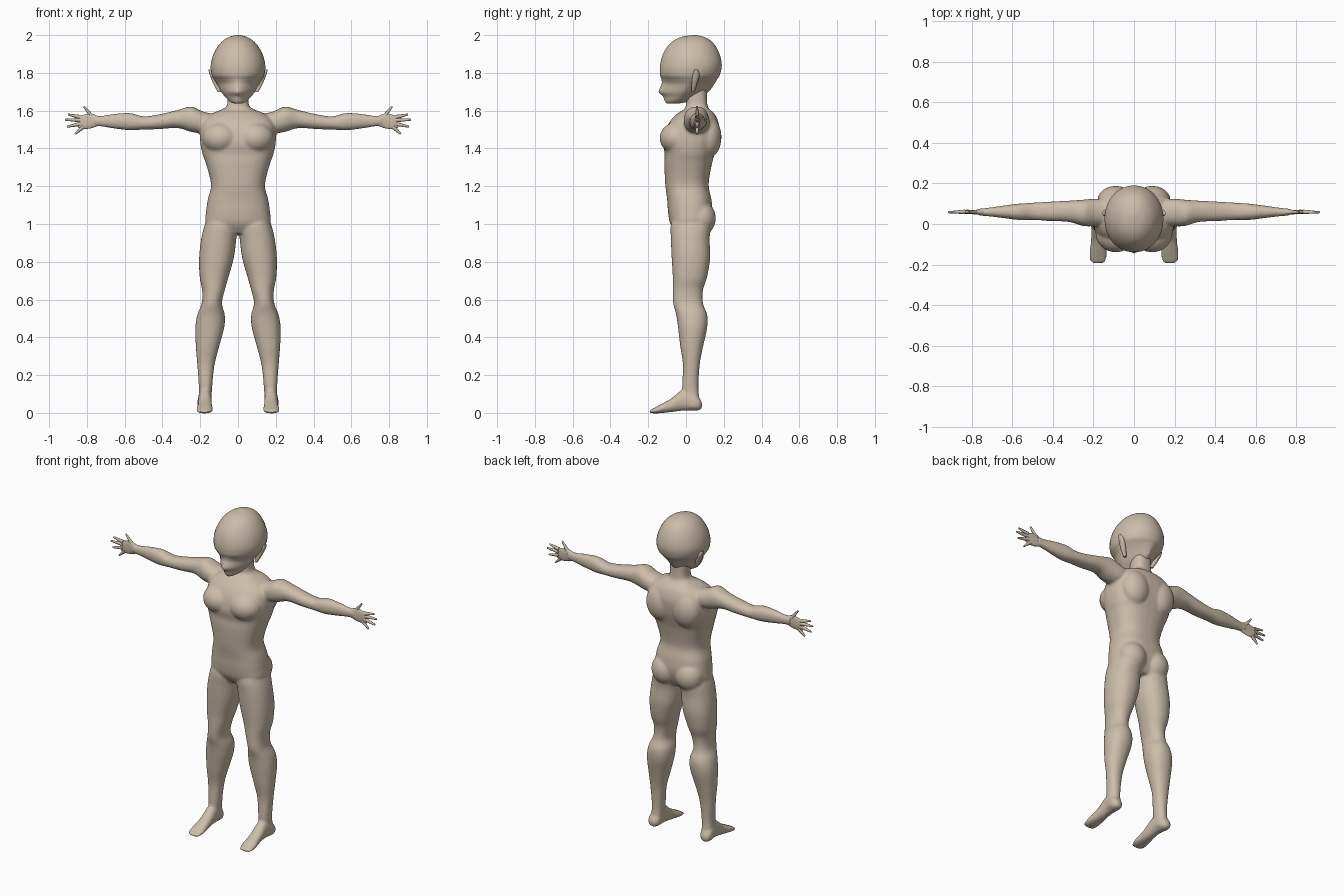
import bpy, bmesh, math
from mathutils import Vector, Matrix

skin = bpy.data.materials.new("warm tan")
skin.diffuse_color = (0.60, 0.51, 0.40, 1)


def catmull(rows, steps):
    """Smoothly interpolate rows of ring parameters."""
    out = []
    for i in range(len(rows) - 1):
        p0, p1, p2, p3 = (rows[min(max(i + k, 0), len(rows) - 1)] for k in (-1, 0, 1, 2))
        for s in range(steps):
            t = s / steps
            out.append([0.5 * (2 * b + (c - a) * t + (2 * a - 5 * b + 4 * c - d) * t * t
                               + (3 * b - a - 3 * c + d) * t ** 3)
                        for a, b, c, d in zip(p0, p1, p2, p3)])
    return out + [list(rows[-1])]


def loft(bm, axis, rows, sx=1, n=2.2, steps=4, seg=32):
    """Rings are (t, u0, u1, v0, v1[, exponent]) along an axis."""
    rings = []
    for r in catmull(rows, steps):
        t, u0, u1, v0, v1 = r[:5]
        e = 2 / (r[5] if len(r) > 5 else n)
        ring = []
        for k in range(seg):
            a = 2 * math.pi * (k + 0.5) / seg
            c, s = math.cos(a), math.sin(a)
            u = (u0 + u1) / 2 + (u1 - u0) / 2 * math.copysign(abs(c) ** e, c)
            v = (v0 + v1) / 2 + (v1 - v0) / 2 * math.copysign(abs(s) ** e, s)
            p = {'z': (u, v, t), 'x': (t, u, v), 'y': (u, t, v)}[axis]
            ring.append(bm.verts.new((p[0] * sx, p[1], p[2])))
        rings.append(ring)
    faces = [bm.faces.new((a[k], a[(k + 1) % seg], b[(k + 1) % seg], b[k]))
             for a, b in zip(rings, rings[1:]) for k in range(seg)]
    faces += [bm.faces.new(rings[0]), bm.faces.new(rings[-1])]
    bmesh.ops.recalc_face_normals(bm, faces=faces)


def ball(bm, c, r, sx=1):
    m = Matrix.Translation((c[0] * sx, c[1], c[2])) @ Matrix.Diagonal((*r, 1))
    bmesh.ops.create_uvsphere(bm, u_segments=24, v_segments=16, radius=1, matrix=m)


def finish(bm, name, voxel=0, smooth=0, angle=60):
    me = bpy.data.meshes.new(name)
    bm.to_mesh(me)
    bm.free()
    ob = bpy.data.objects.new(name, me)
    bpy.context.collection.objects.link(ob)
    if voxel:
        rm = ob.modifiers.new("fuse", 'REMESH')
        rm.mode, rm.voxel_size = 'VOXEL', voxel
        sm = ob.modifiers.new("soften", 'SMOOTH')
        sm.factor, sm.iterations = 0.5, smooth
        dg = bpy.context.evaluated_depsgraph_get()
        fused = bpy.data.meshes.new_from_object(ob.evaluated_get(dg))
        ob.modifiers.clear()
        ob.data = fused
    ob.data.materials.clear()
    ob.data.materials.append(skin)
    bpy.ops.object.select_all(action='DESELECT')
    ob.select_set(True)
    bpy.context.view_layer.objects.active = ob
    bpy.ops.object.shade_smooth_by_angle(angle=math.radians(angle))
    return ob


# Torso and neck
body = bmesh.new()
torso = [(0.95, .11, -.05, .10), (1.0, .170, -.083, .125), (1.06, .17, -.095, .14),
         (1.13, .16, -.10, .135), (1.21, .143, -.11, .12), (1.32, .17, -.115, .138),
         (1.37, .188, -.113, .152), (1.43, .2, -.122, .17), (1.5, .2, -.108, .178),
         (1.55, .185, -.08, .168), (1.585, .14, -.045, .15), (1.61, .078, -.008, .122),
         (1.64, .056, .0, .112), (1.74, .056, .0, .11)]
loft(body, 'z', [(z, -w, w, f, b) for z, w, f, b in torso], n=2.5)

leg = [(.03, .14, .215, .0, .08), (.12, .138, .207, -.02, .066), (.25, .125, .215, -.016, .072),
       (.35, .10, .223, -.03, .09), (.45, .073, .226, -.042, .112), (.52, .07, .215, -.052, .112),
       (.58, .085, .192, -.068, .09), (.65, .07, .19, -.07, .09), (.72, .05, .203, -.07, .112),
       (.82, .022, .206, -.076, .128), (.92, .009, .195, -.08, .125), (1.0, .0, .175, -.08, .13),
       (1.08, .03, .14, -.05, .1)]
foot = [(.085, .165, .195, .025, .055), (.06, .142, .215, .012, .09), (-.01, .14, .21, .012, .125),
        (-.08, .138, .212, .004, .075), (-.14, .134, .22, -.002, .042), (-.18, .138, .218, -.002, .02),
        (-.193, .15, .205, .001, .012)]
arm = [(.12, .0, .12, 1.49, 1.58), (.19, -.01, .125, 1.48, 1.597), (.25, -.01, .12, 1.488, 1.622),
       (.32, .01, .115, 1.508, 1.603), (.42, .015, .11, 1.502, 1.58), (.5, .02, .105, 1.5, 1.57),
       (.57, .02, .1, 1.496, 1.587), (.65, .03, .09, 1.505, 1.583), (.72, .038, .08, 1.516, 1.573),
       (.77, .042, .075, 1.52, 1.573)]
for sx in (1, -1):
    loft(body, 'z', leg, sx)
    loft(body, 'y', foot, sx)
    loft(body, 'x', arm, sx)
    ball(body, (.09, -.045, 1.455), (.10, .095, .085), sx)    # chest muscle
    ball(body, (.09, .118, 1.46), (.09, .070, .11), sx)       # shoulder blade
    ball(body, (.082, .08, 1.03), (.085, .078, .09), sx)      # buttock
finish(body, "body", voxel=0.008, smooth=4)

# Head: round skull, undercut brow, pointed face
head = bmesh.new()
rows = [(2.0, .012, .03, .055, 2), (1.987, .055, -.035, .105, 2), (1.955, .096, -.085, .148, 2),
        (1.90, .13, -.122, .178, 2), (1.84, .145, -.138, .19, 2.05), (1.79, .14, -.138, .18, 2),
        (1.765, .127, -.130, .165, 1.75), (1.74, .112, -.130, .15, 1.5), (1.70, .09, -.145, .12, 1.4),
        (1.675, .07, -.122, .07, 1.5), (1.65, .045, -.112, .02, 1.7), (1.637, .02, -.1, -.04, 2)]
loft(head, 'z', [(z, -w, w, f, b, n) for z, w, f, b, n in rows], seg=40)
finish(head, "head", angle=50)

# Ears and hands
ear = [(1.70, .09, .108, .03, .045), (1.74, .10, .130, .03, .058), (1.79, .125, .150, .035, .072),
       (1.818, .148, .157, .045, .06)]
palm = [(.74, .042, .074, 1.52, 1.571), (.78, .047, .070, 1.506, 1.585),
        (.82, .05, .068, 1.503, 1.578), (.848, .052, .066, 1.51, 1.57)]
fingers = [((.77, 1.565), (.815, 1.622)), ((.835, 1.566), (.90, 1.580)),
           ((.835, 1.550), (.917, 1.552)), ((.835, 1.530), (.905, 1.515)),
           ((.82, 1.515), (.862, 1.476))]
for sx, side in ((1, "left"), (-1, "right")):
    bm = bmesh.new()
    loft(bm, 'z', ear, sx, seg=16)
    finish(bm, side + " ear")
    bm = bmesh.new()
    loft(bm, 'x', palm, sx, seg=20)
    for (xa, za), (xb, zb) in fingers:
        a, b = Vector((xa * sx, .06, za)), Vector((xb * sx, .058, zb))
        d = b - a
        m = Matrix.Translation((a + b) / 2) @ d.to_track_quat('Z', 'Y').to_matrix().to_4x4()
        bmesh.ops.create_cone(bm, cap_ends=True, segments=10, radius1=.0115, radius2=.005,
                              depth=d.length, matrix=m)
    finish(bm, side + " hand")
